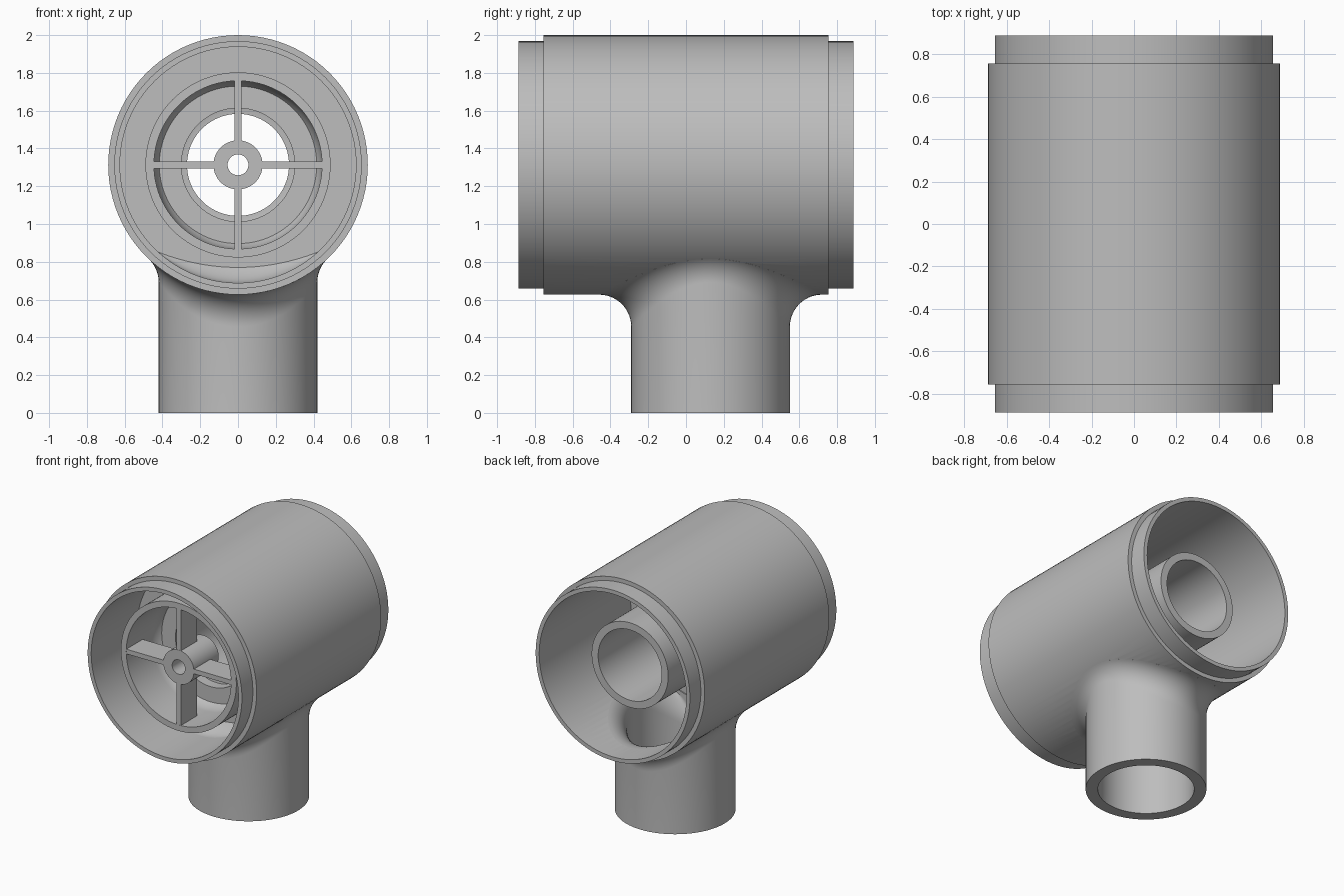
import bpy, bmesh, math
from mathutils import Vector

if "Cube" in bpy.data.objects:
    bpy.data.objects.remove(bpy.data.objects["Cube"])

CZ = 1.313          # height of the main tube axis
LEG_Y = 0.13        # position of the branch pipe
SEG = 96
BAFFLE_FRONT, BAFFLE_BACK = -0.33, -0.22

grey = bpy.data.materials.new("plain grey")
grey.use_nodes = True
tone = (0.51, 0.51, 0.51, 1)
grey.diffuse_color = tone
grey.node_tree.nodes["Principled BSDF"].inputs["Base Color"].default_value = tone


def finish(name, bm):
    bmesh.ops.remove_doubles(bm, verts=bm.verts, dist=1e-5)
    bmesh.ops.recalc_face_normals(bm, faces=bm.faces)
    mesh = bpy.data.meshes.new(name)
    bm.to_mesh(mesh)
    bm.free()
    mesh.materials.append(grey)
    ob = bpy.data.objects.new(name, mesh)
    bpy.context.collection.objects.link(ob)
    return ob


def skin(bm, rings):
    """Join successive closed rings with quads."""
    for a, b in zip(rings, rings[1:]):
        n = len(a)
        for i in range(n):
            j = (i + 1) % n
            bm.faces.new((a[i], a[j], b[j], b[i]))


def lathe(name, profile, closed=False):
    """Turn (y, radius) points around the main axis, capping the ends unless closed."""
    bm = bmesh.new()
    angles = [2 * math.pi * i / SEG for i in range(SEG)]
    rings = [[bm.verts.new((r * math.cos(t), y, CZ + r * math.sin(t))) for t in angles]
             for y, r in profile]
    if closed:
        skin(bm, rings + rings[:1])
    else:
        skin(bm, rings)
        bm.faces.new(rings[0])
        bm.faces.new(rings[-1])
    return finish(name, bm)


def branch(name, pipe_r, shell_r, fillet, bottom, inset, y_min=-9):
    """Solid pipe that blends into the main tube through a rolling-ball fillet."""
    bm = bmesh.new()
    steps = 14
    columns = []
    for i in range(SEG):
        t = 2 * math.pi * i / SEG
        d = Vector((math.cos(t), math.sin(t), 0))
        c = Vector((0, LEG_Y, 0)) + d * (pipe_r + fillet)
        c.z = CZ - math.sqrt((shell_r + fillet) ** 2 - c.x ** 2)
        to_axis = Vector((-c.x, 0, CZ - c.z)).normalized()
        col = [Vector((0, LEG_Y, bottom)) + d * pipe_r]
        col += [c + (-d).slerp(to_axis, k / steps) * fillet for k in range(steps + 1)]
        col.append(col[-1] + to_axis * inset)
        for p in col:
            p.y = max(p.y, y_min)
        columns.append(col)
    rings = [[bm.verts.new(col[k]) for col in columns] for k in range(steps + 3)]
    skin(bm, rings)
    bm.faces.new(rings[0])
    tip = bm.verts.new((0, LEG_Y, CZ - 0.1))
    for i in range(SEG):
        bm.faces.new((rings[-1][i], rings[-1][(i + 1) % SEG], tip))
    return finish(name, bm)


def combine(target, tool, operation):
    mod = target.modifiers.new("cut", 'BOOLEAN')
    mod.operation, mod.solver, mod.object = operation, 'EXACT', tool
    bpy.context.view_layer.objects.active = target
    bpy.ops.object.modifier_apply(modifier=mod.name)
    bpy.data.objects.remove(tool)


# Housing: stepped tube with a filleted branch, hollowed on both sides of a baffle
housing = lathe("housing", [(-0.888, 0.655), (-0.755, 0.655), (-0.755, 0.687),
                            (0.755, 0.687), (0.755, 0.655), (0.888, 0.655)])
combine(housing, branch("branch_pipe", 0.42, 0.687, 0.17, 0, 0.03), 'UNION')
combine(housing, lathe("front_room", [(-1, 0.625), (BAFFLE_FRONT, 0.625)]), 'DIFFERENCE')
combine(housing, lathe("rear_room", [(BAFFLE_BACK, 0.625), (1, 0.625)]), 'DIFFERENCE')
combine(housing, branch("bore", 0.335, 0.625, 0.23, -0.1, 0.02, BAFFLE_BACK + 0.008), 'DIFFERENCE')
combine(housing, lathe("centre_hole", [(-1, 0.3), (1, 0.3)]), 'DIFFERENCE')

# Nozzle: wide front collar, bowl-shaped throat and narrow rear tube
bowl = [(-0.425 + 0.175 * math.sin(a), 0.27 + 0.175 * math.cos(a))
        for a in [math.pi / 2 * k / 16 for k in range(17)]]
nozzle = lathe("nozzle", [(-0.72, 0.49), (-0.72, 0.445)] + bowl +
               [(0.68, 0.27), (0.68, 0.325), (-0.24, 0.325), (-0.31, 0.49)], closed=True)

# Hub and four spokes
hub = lathe("hub", [(-0.72, 0.13), (-0.72, 0.055), (-0.42, 0.055), (-0.42, 0.13)], closed=True)
bm = bmesh.new()
for k in range(4):
    t = k * math.pi / 2
    made = bmesh.ops.create_cube(bm, size=1)["verts"]
    for v in made:
        along, across = 0.285 + v.co.x * 0.34, v.co.z * 0.036
        v.co = (along * math.cos(t) - across * math.sin(t), -0.62 + v.co.y * 0.198,
                CZ + along * math.sin(t) + across * math.cos(t))
spokes = finish("spokes", bm)

# Curved ramp between the front room floor and the baffle
bm = bmesh.new()
rows = []
for i in range(33):
    x = -0.42 + 0.84 * i / 32
    floor = CZ - math.sqrt(0.625 ** 2 - x * x)
    rise = max(0.77 + 0.08 * (x / 0.42) ** 2 - floor, 0.001)
    rows.append([bm.verts.new((x, BAFFLE_FRONT - 1.6 * rise * (1 - u), floor + rise * u * u))
                 for u in [k / 10 for k in range(11)]])
for a, b in zip(rows, rows[1:]):
    for k in range(10):
        bm.faces.new((a[k], b[k], b[k + 1], a[k + 1]))
ramp = finish("floor_ramp", bm)
if sum(p.normal.z for p in ramp.data.polygons) < 0:
    ramp.data.flip_normals()

# Smooth shading with crisp rims
bpy.ops.object.select_all(action='DESELECT')
for ob in (housing, nozzle, hub, ramp):
    ob.select_set(True)
bpy.context.view_layer.objects.active = housing
bpy.ops.object.shade_smooth_by_angle(angle=math.radians(30))
